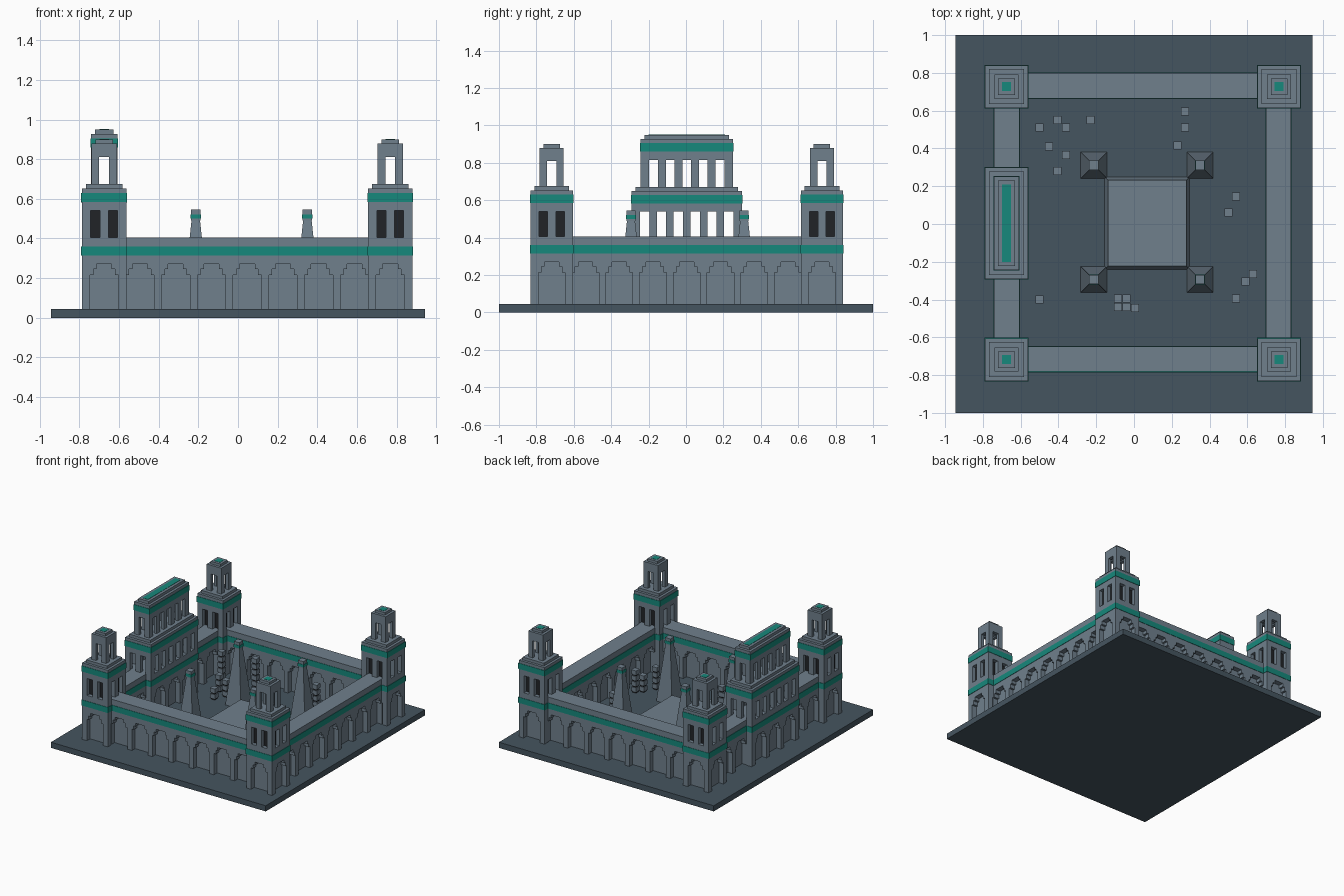
import bpy, bmesh, random
from mathutils import Matrix, Vector

if "Cube" in bpy.data.objects:
    bpy.data.objects.remove(bpy.data.objects["Cube"])

random.seed(4)


def material(name, rgb):
    m = bpy.data.materials.new(name)
    m.diffuse_color = (*rgb, 1)
    m.use_nodes = True
    m.node_tree.nodes["Principled BSDF"].inputs["Base Color"].default_value = m.diffuse_color
    return m


STONE = material("slate_stone", (0.16, 0.215, 0.265))
FLOOR = material("dark_slate", (0.06, 0.09, 0.115))
TEAL = material("teal_trim", (0.008, 0.25, 0.2))
DARK = material("shadow", (0.015, 0.017, 0.02))

Z0, WALL = 0.045, 0.405
ARCH = [(0.215, 0.071), (0.245, 0.055), (0.27, 0.038)]   # stepped arch: (up to z, half width)


class Part:
    """Collects boxes and frustums of one material into one object."""

    def __init__(self, name, mat):
        self.name, self.mat, self.bm = name, mat, bmesh.new()

    def box(self, cx, cy, hx, hy, za, zb, tx=None, ty=None):
        """Box centred in plan; tx, ty give a different half size at the top."""
        geo = bmesh.ops.create_cube(self.bm, size=2)
        for v in geo["verts"]:
            top = v.co.z > 0
            sx = tx if top and tx is not None else hx
            sy = ty if top and ty is not None else hy
            v.co = Vector((cx + v.co.x * sx, cy + v.co.y * sy, zb if top else za))

    def facade(self, cx, cy, hx, hy, za, zb, along, centres, levels, depth):
        """Pierced skin on the two opposite sides running along the given axis."""
        run, off = (hx, hy) if along == "x" else (hy, hx)
        zones, low = [], za
        for z, w in levels:
            cuts = [-run] + [e for c in centres for e in (c - w, c + w)] + [run]
            zones.append((low, z, list(zip(cuts[::2], cuts[1::2]))))
            low = z
        zones.append((low, zb, [(-run, run)]))
        for s in (-1, 1):
            o = s * (off - depth / 2)
            for z1, z2, spans in zones:
                for a, b in spans:
                    m, h = (a + b) / 2, (b - a) / 2
                    if along == "x":
                        self.box(cx + m, cy + o, h, depth / 2, z1, z2)
                    else:
                        self.box(cx + o, cy + m, depth / 2, h, z1, z2)

    def finish(self):
        me = bpy.data.meshes.new(self.name)
        self.bm.to_mesh(me)
        self.bm.free()
        me.materials.append(self.mat)
        ob = bpy.data.objects.new(self.name, me)
        bpy.context.collection.objects.link(ob)


def row(n, pitch):
    return [(i - (n - 1) / 2) * pitch for i in range(n)]


# ground slab
slab = Part("ground_slab", FLOOR)
slab.box(0, 0, 0.944, 1.0, 0, Z0)
slab.finish()

trim = Part("teal_bands", TEAL)
shade = Part("window_shadows", DARK)


def arcade_block(p, cx, cy, hx, hy, nx, ny, d=0.04):
    """Ground storey with blind stepped arches and a teal band."""
    ix, iy = hx - (d if ny else 0), hy - (d if nx else 0)
    p.box(cx, cy, ix, iy, Z0, 0.28)
    p.box(cx, cy, hx, hy, 0.27, WALL)
    if nx:
        p.facade(cx, cy, hx, hy, Z0, 0.28, "x", row(nx, 0.1804), ARCH, d)
    if ny:
        p.facade(cx, cy, hx, hy, Z0, 0.28, "y", row(ny, 0.1804), ARCH, d)
    trim.box(cx, cy, hx + 0.003, hy + 0.003, 0.315, 0.36)


# curtain walls
walls = Part("curtain_walls", STONE)
CX, CY = 0.0465, 0.004
for y in (-0.715, 0.732):
    arcade_block(walls, CX, y, 0.632, 0.067, 7, 0)
for x in (-0.673, 0.765):
    arcade_block(walls, x, CY, 0.067, 0.632, 0, 7)
walls.finish()

# corner towers
towers = Part("corner_towers", STONE)
T = 0.113
for x in (-0.675, 0.768):
    for y in (-0.718, 0.727):
        arcade_block(towers, x, y, T, T, 1, 1)
        shade.box(x, y, T - 0.03, T - 0.03, WALL, 0.56)
        for ax in "xy":
            towers.facade(x, y, T, T, WALL, 0.588, ax, row(2, 0.09), [(0.54, 0.023)], 0.03)
            towers.facade(x, y, 0.064, 0.064, 0.675, 0.86, ax, [0], [(0.81, 0.025)], 0.025)
        trim.box(x, y, T + 0.003, T + 0.003, 0.585, 0.63)
        towers.box(x, y, T, T, 0.63, 0.653)
        towers.box(x, y, 0.093, 0.093, 0.653, 0.675)
        towers.box(x, y, 0.064, 0.064, 0.82, 0.88)
        towers.box(x, y, 0.044, 0.044, 0.88, 0.9)
        trim.box(x, y, 0.024, 0.024, 0.89, 0.902)
towers.finish()

# two-storey gate pavilion on the left wall
pav = Part("gate_pavilion", STONE)
x, y, H = -0.675, 0.004, 0.296
arcade_block(pav, x, y, T, H, 1, 3)
pav.facade(x, y, T, H, WALL, 0.585, "y", row(6, 0.09), [(0.54, 0.025)], 0.03)
pav.facade(x, y, T, H, WALL, 0.585, "x", row(2, 0.09), [(0.54, 0.023)], 0.03)
trim.box(x, y, T + 0.003, H + 0.003, 0.582, 0.628)
pav.box(x, y, T, H, 0.628, 0.65)
pav.box(x, y, 0.093, 0.274, 0.65, 0.672)
pav.facade(x, y, 0.066, 0.248, 0.672, 0.862, "y", row(5, 0.089), [(0.815, 0.023)], 0.025)
pav.facade(x, y, 0.066, 0.248, 0.672, 0.862, "x", [0], [(0.815, 0.025)], 0.025)
trim.box(x, y, 0.069, 0.251, 0.86, 0.905)
pav.box(x, y, 0.066, 0.248, 0.905, 0.928)
pav.box(x, y, 0.046, 0.226, 0.928, 0.95)
trim.box(x, y, 0.024, 0.204, 0.94, 0.952)
pav.finish()

# courtyard platform
plinth = Part("courtyard_platform", STONE)
plinth.box(0.07, 0.005, 0.225, 0.245, Z0, 0.13, 0.207, 0.227)
plinth.finish()

# four obelisks around the platform
obelisks = Part("obelisks", STONE)
for ox in (-0.213, 0.35):
    for oy in (-0.294, 0.311):
        obelisks.box(ox, oy, 0.069, 0.069, Z0, 0.495, 0.021, 0.021)
        obelisks.box(ox, oy, 0.024, 0.024, 0.49, 0.545)
        trim.box(ox, oy, 0.026, 0.026, 0.5, 0.522)
obelisks.finish()

# ruined block stacks in the courtyard: (x, y, number of blocks)
stacks = Part("block_stacks", STONE)
for sx, sy, n in [(-.5, .51, 6), (-.405, .55, 4), (-.36, .51, 5), (-.45, .41, 3), (-.36, .365, 3),
                  (-.405, .28, 2), (-.23, .55, 6), (.27, .595, 4), (.27, .51, 3), (.23, .415, 2),
                  (.54, .145, 4), (.5, .06, 3), (.63, -.265, 4), (.59, -.305, 3), (.54, -.395, 4),
                  (-.5, -.4, 4), (-.085, -.395, 3), (-.04, -.395, 4), (-.085, -.44, 4),
                  (-.04, -.44, 3), (.005, -.445, 3)]:
    for i in range(n):
        z = Z0 + i * 0.045
        shade.box(sx, sy, 0.016, 0.016, z, z + 0.04)
        stacks.box(sx, sy, 0.0215, 0.0215, z + 0.012, z + 0.045)
stacks.finish()

trim.finish()
shade.finish()
